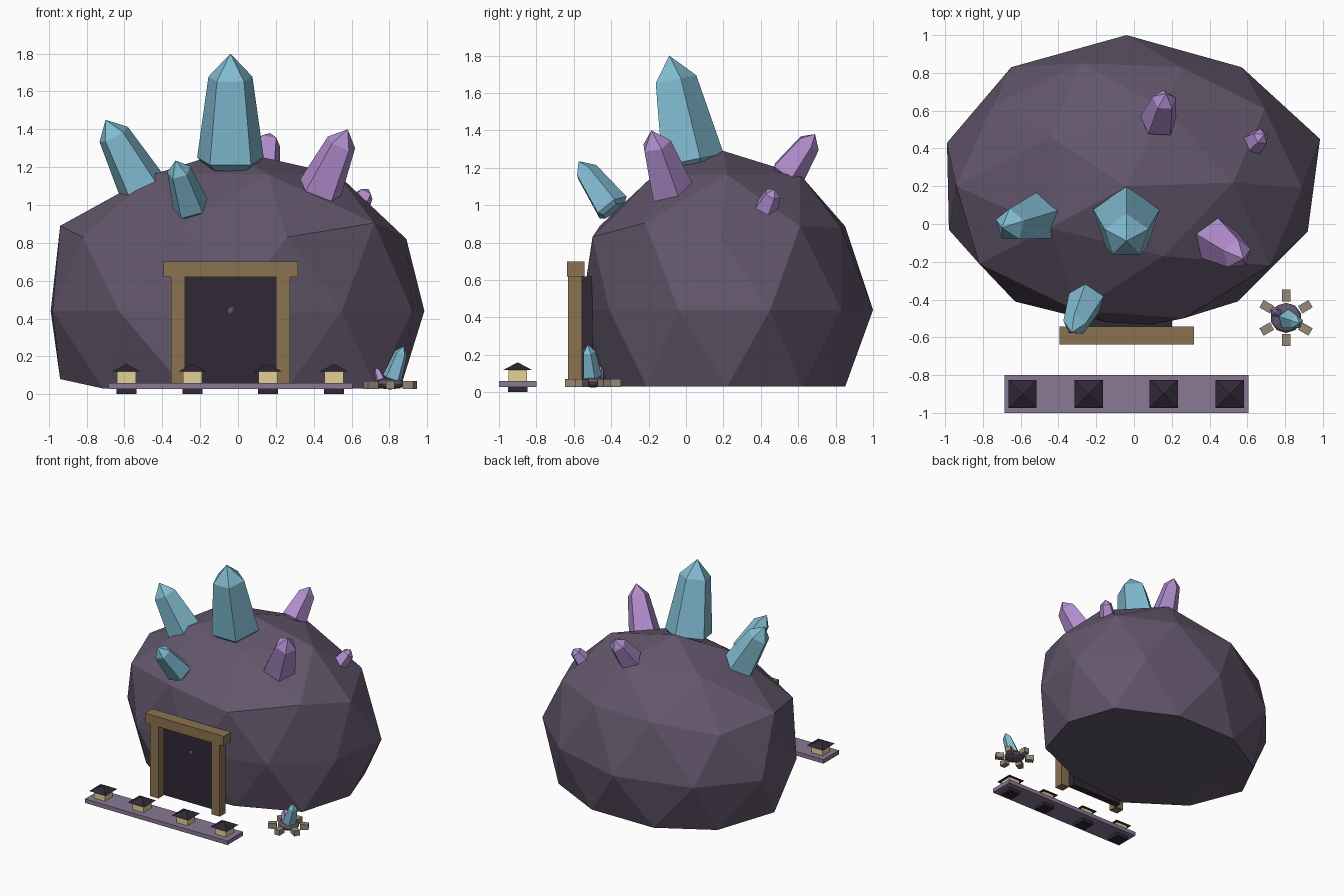
import bpy, bmesh, math
from mathutils import Vector, Matrix

if "Cube" in bpy.data.objects:
    bpy.data.objects.remove(bpy.data.objects["Cube"])


def material(name, rgb):
    m = bpy.data.materials.new(name)
    m.diffuse_color = (*rgb, 1)
    m.use_nodes = True
    m.node_tree.nodes["Principled BSDF"].inputs["Base Color"].default_value = m.diffuse_color
    return m


ROCK = material("rock", (0.125, 0.095, 0.15))
CYAN = material("cyan_crystal", (0.22, 0.50, 0.64))
PURPLE = material("purple_crystal", (0.44, 0.27, 0.62))
WOOD = material("wood", (0.26, 0.17, 0.08))
DARK = material("dark", (0.028, 0.021, 0.036))
GLOW = material("lantern_glow", (0.76, 0.64, 0.30))
STONE = material("pale_stone", (0.31, 0.25, 0.19))
SLAB = material("slab", (0.25, 0.19, 0.30))


def finish(name, bm, mat):
    bmesh.ops.recalc_face_normals(bm, faces=bm.faces)
    me = bpy.data.meshes.new(name)
    bm.to_mesh(me)
    bm.free()
    me.materials.append(mat)
    ob = bpy.data.objects.new(name, me)
    bpy.context.collection.objects.link(ob)
    return ob


def box(name, lo, hi, mat, angle=0):
    lo, hi = Vector(lo), Vector(hi)
    bm = bmesh.new()
    bmesh.ops.create_cube(bm, size=1)
    bmesh.ops.scale(bm, vec=hi - lo, verts=bm.verts)
    bmesh.ops.rotate(bm, matrix=Matrix.Rotation(angle, 3, 'Z'), verts=bm.verts)
    bmesh.ops.translate(bm, vec=(lo + hi) / 2, verts=bm.verts)
    return finish(name, bm, mat)


def crystal(name, base, tip, r, mat):
    """Five-sided tapered crystal from base to tip."""
    base, tip = Vector(base), Vector(tip)
    axis = tip - base
    q = Vector((0, 0, 1)).rotation_difference(axis)
    bm = bmesh.new()
    rings = []
    for t, k in ((-0.07, 0.75), (0, 1), (0.77, 0.66)):
        ring = []
        for i in range(5):
            a = math.pi / 2 + i * math.tau / 5
            p = Vector((r * k * math.cos(a), r * k * math.sin(a), 0))
            ring.append(bm.verts.new(base + axis * t + q @ p))
        rings.append(ring)
    top = bm.verts.new(tip)
    bm.faces.new(rings[0])
    for i in range(5):
        j = (i + 1) % 5
        for a, b in zip(rings, rings[1:]):
            bm.faces.new((a[i], a[j], b[j], b[i]))
        bm.faces.new((rings[-1][i], rings[-1][j], top))
    return finish(name, bm, mat)


# Faceted boulder: flattened icosphere with some corners pulled about
bm = bmesh.new()
bmesh.ops.create_icosphere(bm, subdivisions=2, radius=1)
for v in bm.verts:
    v.co = Vector((-0.01 + 1.02 * v.co.x, 0.22 + 0.78 * v.co.y, 0.44 + 0.85 * v.co.z))
start = {v: v.co.copy() for v in bm.verts}
corners = [
    (-.04, .2, 1.29), (-.04, 1, .44), (-.04, -.558, .44), (-.99, .43, .44),
    (.985, .45, .44), (-.65, .83, .44), (.57, .83, .44), (-.98, -.03, .44),
    (.92, -.04, .44), (-.63, -.41, .44), (.55, -.41, .44), (-.82, -.21, .83),
    (.73, -.21, .03), (.72, -.22, .905), (.26, -.5, .83), (-.3, -.46, .89),
    (.89, .19, .82), (-.94, .2, .89), (-.94, .2, .08), (-.29, -.48, .04),
    (.25, .83, .88), (-.3, .85, .03), (.72, .62, .03),
]
for c in corners:
    v = min(start, key=lambda s: (start[s] - Vector(c)).length)
    v.co = c
for v in bm.verts:
    v.co.z = max(v.co.z, 0.03)
finish("boulder", bm, ROCK)

# Crystals growing from the boulder
for name, base, tip, r, mat in (
    ("crystal_main", (-.04, .02, 1.24), (-.04, -.09, 1.8), .185, CYAN),
    ("crystal_left", (-.51, .035, 1.10), (-.70, -.02, 1.45), .135, CYAN),
    ("crystal_front", (-.25, -.40, .99), (-.33, -.575, 1.235), .10, CYAN),
    ("crystal_right", (.43, -.08, 1.07), (.58, -.185, 1.4), .125, PURPLE),
    ("crystal_back", (.13, .54, 1.17), (.17, .69, 1.38), .10, PURPLE),
    ("crystal_small", (.62, .42, .97), (.69, .475, 1.085), .07, PURPLE),
):
    crystal(name, base, tip, r, mat)

# Doorway
box("door_panel", (-.28, -.555, .03), (.2, -.50, .62), DARK)
for side in (-1, 1):
    x = -.04 + side * .2775
    box("door_jamb", (x - .0375, -.63, .03), (x + .0375, -.555, .62), WOOD)
box("door_lintel", (-.395, -.637, .62), (.317, -.542, .70), WOOD)

# Lantern walkway
box("walkway", (-.685, -1, .027), (.605, -.8, .06), SLAB)
for x in (-.59, -.24, .158, .507):
    box("lantern_foot", (x - .053, -.953, 0), (x + .053, -.847, .027), DARK)
    box("lantern_body", (x - .05, -.95, .06), (x + .05, -.85, .12), GLOW)
    bm = bmesh.new()
    bmesh.ops.create_cone(bm, cap_ends=True, segments=4, radius1=.075 * math.sqrt(2),
                          radius2=0, depth=.04,
                          matrix=Matrix.Translation((x, -.9, .14)) @ Matrix.Rotation(math.pi / 4, 4, 'Z'))
    bmesh.ops.remove_doubles(bm, verts=bm.verts, dist=1e-5)
    finish("lantern_roof", bm, DARK)

# Stone ring with a small crystal cluster
fx, fy = .805, -.497
for i in range(6):
    a = math.pi / 6 + i * math.pi / 3
    x, y = fx + .118 * math.cos(a), fy + .118 * math.sin(a)
    box("ring_stone", (x - .032, y - .0225, .027), (x + .032, y + .0225, .07), STONE, a)
bm = bmesh.new()
bmesh.ops.create_icosphere(bm, subdivisions=2, radius=1,
                           matrix=Matrix.Translation((fx, fy, .055)) @ Matrix.Diagonal((.083, .08, .03, 1)))
finish("ring_rock", bm, ROCK)
crystal("ring_crystal_large", (.815, -.505, .085), (.875, -.525, .255), .055, CYAN)
crystal("ring_crystal_small", (.755, -.468, .075), (.73, -.455, .14), .028, PURPLE)
